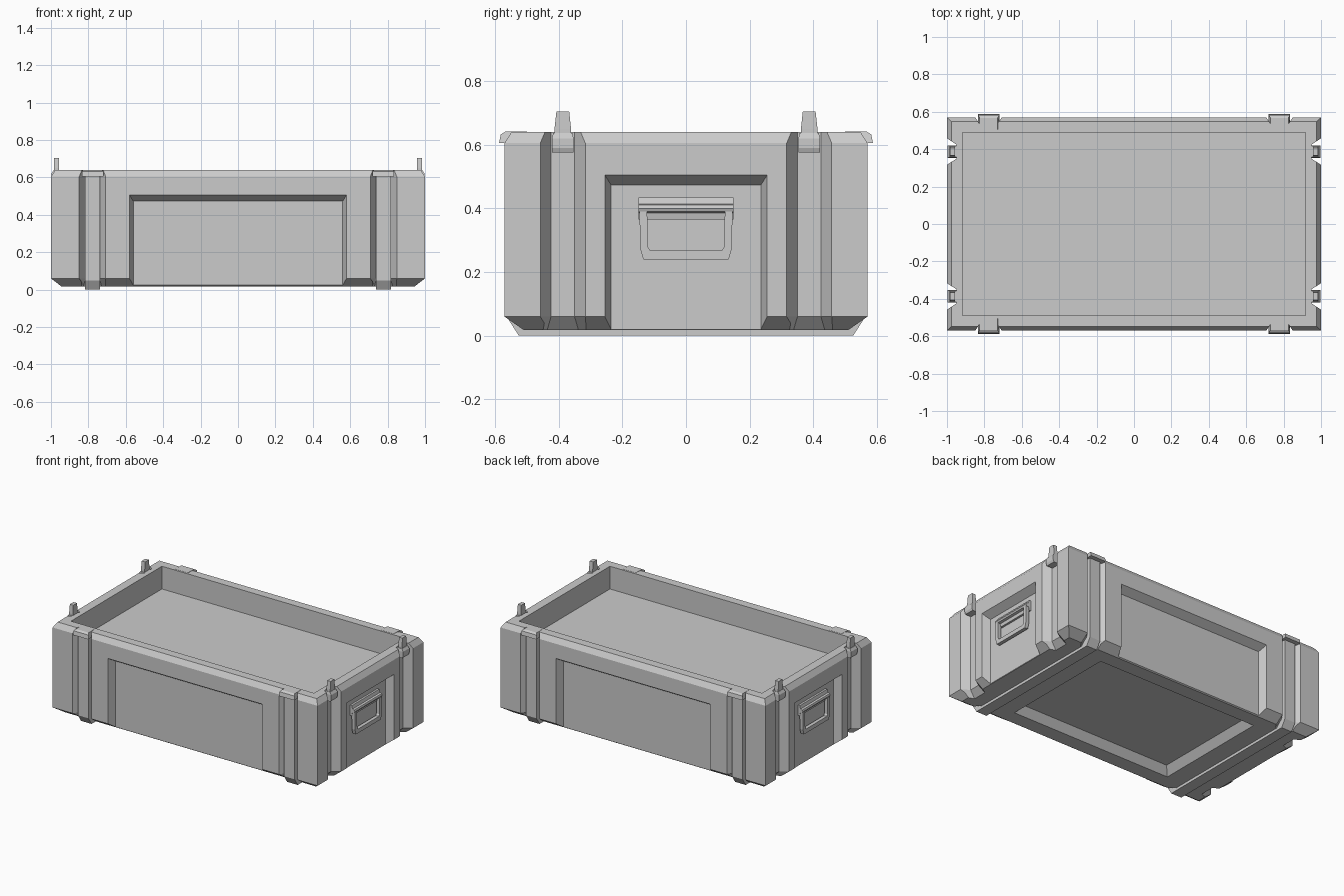
import bpy, bmesh

if "Cube" in bpy.data.objects:
    bpy.data.objects.remove(bpy.data.objects["Cube"])


def obj_from(name, bm):
    bmesh.ops.recalc_face_normals(bm, faces=bm.faces[:])
    me = bpy.data.meshes.new(name)
    bm.to_mesh(me)
    bm.free()
    ob = bpy.data.objects.new(name, me)
    bpy.context.collection.objects.link(ob)
    return ob


def loft(bm, rings):
    """Skin matching rings of points and close both ends."""
    vs = [[bm.verts.new(p) for p in r] for r in rings]
    n = len(vs[0])
    for a, b in zip(vs, vs[1:]):
        for i in range(n):
            j = (i + 1) % n
            bm.faces.new((a[i], a[j], b[j], b[i]))
    bm.faces.new(vs[0][::-1])
    bm.faces.new(vs[-1])


def rect(x, y, z, cx=0, cy=0):
    return [(cx - x, cy - y, z), (cx + x, cy - y, z),
            (cx + x, cy + y, z), (cx - x, cy + y, z)]


def wall(axis, s, u, d, z):
    """Point at u along a wall and distance d from the centre."""
    return (u, s * d, z) if axis == 'y' else (s * d, u, z)


# Chamfered body
bm = bmesh.new()
loft(bm, [rect(.945, .51, .018), rect(1, .57, .06),
          rect(1, .57, .605), rect(.977, .548, .64)])
body = obj_from("crate_body", bm)

# Cutters: tray cavity and underside panel
bm = bmesh.new()
loft(bm, [rect(.917, .49, .485), rect(.917, .49, .8)])
loft(bm, [rect(.65, .45, -.032), rect(.57, .37, .068)])

# Cutters: wall panels and tapered vertical grooves
for axis, face, half, gu in (('y', .57, .58, .778), ('x', 1.0, .255, .387)):
    for s in (-1, 1):
        rings = []
        for d, w, top in ((face - .052, half - .02, .473),
                          (face + .052, half + .02, .537)):
            rings.append([wall(axis, s, u, d, z) for u, z in
                          ((-w, -.1), (w, -.1), (w, top), (-w, top))])
        loft(bm, rings)
        for t in (-1, 1):
            rings = []
            for z, inset, floor, mouth in ((-.02, .13, .06, .12), (.06, .052, .037, .102),
                                           (.8, .052, .037, .102)):
                rings.append([wall(axis, s, t * gu + u, d, z) for u, d in
                              ((-floor, face - inset), (floor, face - inset),
                               (mouth, face + .048), (-mouth, face + .048))])
            loft(bm, rings)
cutter = obj_from("cutter", bm)
cutter.hide_render = True
mod = body.modifiers.new("cut", 'BOOLEAN')
mod.operation = 'DIFFERENCE'
mod.solver = 'EXACT'
mod.object = cutter
bpy.context.view_layer.objects.active = body
bpy.ops.object.modifier_apply(modifier=mod.name)
bpy.data.objects.remove(cutter)

# Straps running down the long walls and under the base
bm = bmesh.new()
strap = [(-.557, .615), (-.557, .05), (-.525, 0), (.525, 0), (.557, .05), (.557, .615),
         (.51, .615), (.51, .07), (.46, .03), (-.46, .03), (-.51, .07), (-.51, .615)]
for t in (-1, 1):
    loft(bm, [[(t * .778 + dx, y, z) for y, z in strap] for dx in (-.04, .04)])
obj_from("wrap_straps", bm)

# Strap end caps on the rim
bm = bmesh.new()
cap = [(.50, .61), (.56, .605), (.587, .605), (.582, .632), (.568, .641), (.50, .641)]
for t in (-1, 1):
    for s in (-1, 1):
        c = t * .777
        rings = [[(c + w * (.058 if z < .635 else .048), s * y, z) for y, z in cap]
                 for w in (-1, 1)]
        loft(bm, rings)
obj_from("strap_caps", bm)

# Rim clips with upright tabs on the short walls
bm = bmesh.new()
for s in (-1, 1):
    for t in (-1, 1):
        y = t * .387
        loft(bm, [rect(.026, .034, .575, s * .966, y), rect(.03, .034, .59, s * .968, y),
                  rect(.03, .034, .62, s * .968, y), rect(.022, .03, .637, s * .965, y)])
        loft(bm, [rect(.014, .027, .62, s * .971, y), rect(.014, .026, .65, s * .971, y),
                  rect(.013, .02, .705, s * .971, y)])
obj_from("rim_clips", bm)

# Handle brackets: stepped plate profile extruded along y
bm = bmesh.new()
plate = [(.94, .365), (.962, .365), (.966, .386), (.982, .39), (.986, .4),
         (.982, .411), (.968, .414), (.962, .435), (.94, .435)]
for s in (-1, 1):
    loft(bm, [[(s * x, y, z) for x, z in plate] for y in (-.149, .149)])
obj_from("handle_brackets", bm)

# Drop handles: square bar swept through a U
bm = bmesh.new()
outer = [(-.146, .39), (-.144, .275), (-.134, .24), (.134, .24), (.144, .275), (.146, .39)]
inner = [(-.122, .39), (-.12, .28), (-.113, .268), (.113, .268), (.12, .28), (.122, .39)]
for s in (-1, 1):
    loft(bm, [[(s * .96, *o), (s * .984, *o), (s * .984, *i), (s * .96, *i)]
              for o, i in zip(outer, inner)])
obj_from("drop_handles", bm)
